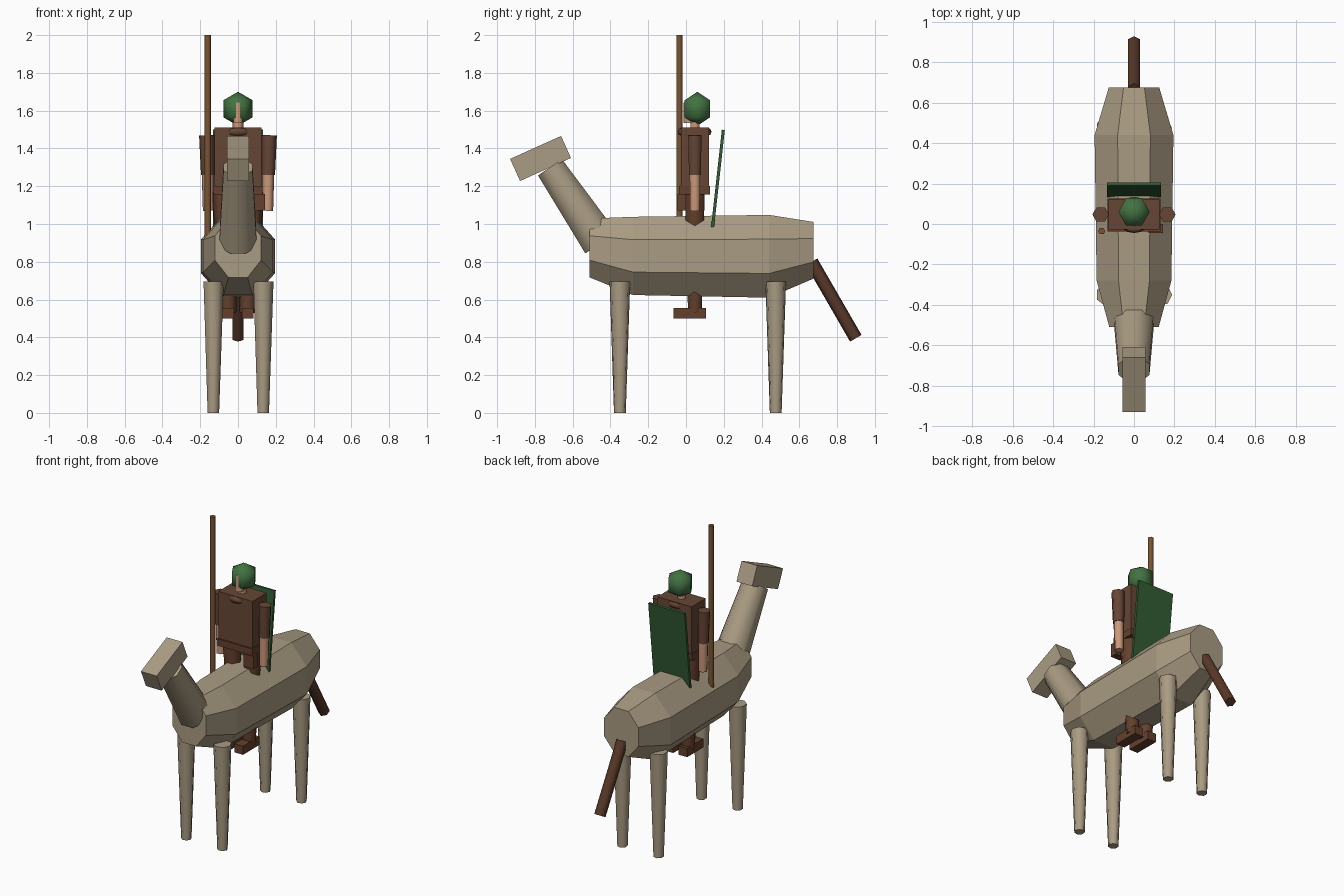
import bpy
import bmesh
from math import cos, sin, pi, radians
from mathutils import Vector, Matrix

if "Cube" in bpy.data.objects:
    bpy.data.objects.remove(bpy.data.objects["Cube"])


def material(name, *rgb):
    lin = [((c / 255 + 0.055) / 1.055) ** 2.4 for c in rgb] + [1.0]
    mat = bpy.data.materials.new(name)
    mat.use_nodes = True
    mat.diffuse_color = lin
    mat.node_tree.nodes["Principled BSDF"].inputs["Base Color"].default_value = lin
    return mat


HIDE = material("tan hide", 170, 156, 131)
CLOTH = material("brown cloth", 102, 70, 53)
LEATHER = material("brown leather", 100, 64, 44)
HAIR = material("dark brown hair", 88, 56, 40)
SKIN = material("skin", 205, 153, 123)
WOOD = material("spear wood", 122, 84, 50)
HELMET = material("helmet green", 66, 114, 66)
SHIELD = material("shield green", 50, 92, 52)


def finish(name, bm, mat, smooth=None):
    bmesh.ops.recalc_face_normals(bm, faces=bm.faces)
    me = bpy.data.meshes.new(name)
    bm.to_mesh(me)
    bm.free()
    me.materials.append(mat)
    if smooth:
        me.shade_smooth()
        me.set_sharp_from_angle(angle=radians(smooth))
    obj = bpy.data.objects.new(name, me)
    bpy.context.collection.objects.link(obj)
    return obj


def loft(name, rings, n, mat, u, v, phase=0.0, smooth=None):
    """Skin rings of (centre, radius along u, radius along v) and cap both ends."""
    bm = bmesh.new()
    loops = []
    for centre, ru, rv in rings:
        angles = [phase + 2 * pi * i / n for i in range(n)]
        loops.append([bm.verts.new(Vector(centre) + u * ru * cos(a) + v * rv * sin(a))
                      for a in angles])
    for a, b in zip(loops, loops[1:]):
        for i in range(n):
            j = (i + 1) % n
            bm.faces.new((a[i], a[j], b[j], b[i]))
    bm.faces.new(loops[0])
    bm.faces.new(loops[-1])
    return finish(name, bm, mat, smooth)


def rod(name, p0, p1, r0, r1, n, mat, phase=0.0):
    """Tapered prism between two points, with its first corner towards +x."""
    d = (Vector(p1) - Vector(p0)).normalized()
    x = Vector((1, 0, 0))
    u = (x - d * x.dot(d)).normalized()
    return loft(name, [(p0, r0, r0), (p1, r1, r1)], n, mat, u, d.cross(u), phase, 65)


def box(name, centre, size, mat, tilt=0.0):
    bm = bmesh.new()
    m = (Matrix.Translation(centre) @ Matrix.Rotation(radians(tilt), 4, 'X')
         @ Matrix.Diagonal((*size, 1)))
    bmesh.ops.create_cube(bm, size=1, matrix=m)
    return finish(name, bm, mat)


# Mount: faceted barrel body, given as y, centre height, half width, half height
corner = 1 / cos(pi / 8)
stations = [(-0.51, 0.873, 0.122, 0.156), (-0.28, 0.831, 0.185, 0.207),
            (0.44, 0.829, 0.195, 0.219), (0.675, 0.861, 0.125, 0.15)]
loft("mount_body", [((0, y, z), w * corner, h * corner) for y, z, w, h in stations],
     8, HIDE, Vector((1, 0, 0)), Vector((0, 0, 1)), pi / 8)

# Mount: neck, head, tail and legs
rod("mount_neck", (0, -0.45, 0.9), (0, -0.72, 1.30), 0.108, 0.083, 8, HIDE, pi / 8)
box("mount_head", (0, -0.77, 1.347), (0.115, 0.296, 0.128), HIDE, 24.3)
rod("mount_tail", (0, 0.665, 0.80), (0, 0.899, 0.395), 0.035, 0.035, 6, HAIR, pi / 6)
for side, sx in (("left", 1), ("right", -1)):
    for end, y in (("front", -0.35), ("back", 0.475)):
        rod(f"mount_{end}_{side}_leg", (sx * 0.132, y, 0), (sx * 0.132, y, 0.695),
            0.032, 0.056, 7, HIDE)

# Rider: legs, boots and arms
for side, sx in (("left", 1), ("right", -1)):
    rod(f"rider_{side}_leg", (sx * 0.05, 0.047, 0.53), (sx * 0.078, 0.047, 1.17),
        0.042, 0.06, 6, LEATHER)
    box(f"rider_{side}_boot", (sx * 0.051, 0.02, 0.528), (0.062, 0.17, 0.057), LEATHER)
    rod(f"rider_{side}_sleeve", (sx * 0.16, 0.047, 1.26), (sx * 0.165, 0.047, 1.47),
        0.036, 0.041, 6, CLOTH)
    rod(f"rider_{side}_forearm", (sx * 0.157, 0.047, 1.07), (sx * 0.16, 0.047, 1.27),
        0.029, 0.032, 6, SKIN)

# Rider: torso, belt, pouch and collar
box("rider_torso", (0, 0.047, 1.335), (0.25, 0.148, 0.35), CLOTH)
box("rider_belt", (0, 0.045, 1.178), (0.262, 0.164, 0.045), LEATHER)
box("belt_pouch", (0.107, -0.022, 1.115), (0.072, 0.046, 0.085), LEATHER)
bpy.ops.mesh.primitive_torus_add(location=(0, 0.045, 1.488), major_radius=0.068,
                                 minor_radius=0.022, major_segments=16, minor_segments=8)
collar = bpy.context.object
collar.name = "rider_collar"
collar.data.materials.append(CLOTH)
collar.data.shade_smooth()

# Rider: neck, face and helmet
rod("rider_neck", (0, 0.047, 1.49), (0, 0.047, 1.57), 0.028, 0.028, 6, SKIN)
rod("rider_face", (0, 0.015, 1.535), (0, 0.015, 1.642), 0.028, 0.028, 6, SKIN, pi / 6)
bm = bmesh.new()
bmesh.ops.create_uvsphere(bm, u_segments=6, v_segments=3, radius=0.09,
                          matrix=Matrix.Translation((0, 0.06, 1.61)))
# Put helmet corners at the left and right
if max(v.co.x for v in bm.verts) < 0.07:
    bmesh.ops.rotate(bm, verts=bm.verts, cent=(0, 0.06, 0),
                     matrix=Matrix.Rotation(pi / 6, 3, 'Z'))
finish("rider_helmet", bm, HELMET, 100)

# Rider: spear and shield slung on the back
rod("spear", (-0.16, -0.035, 0.9), (-0.16, -0.035, 2.0), 0.018, 0.018, 6, WOOD)
box("shield", (0, 0.169, 1.24), (0.265, 0.016, 0.52), SHIELD, -6.3)
